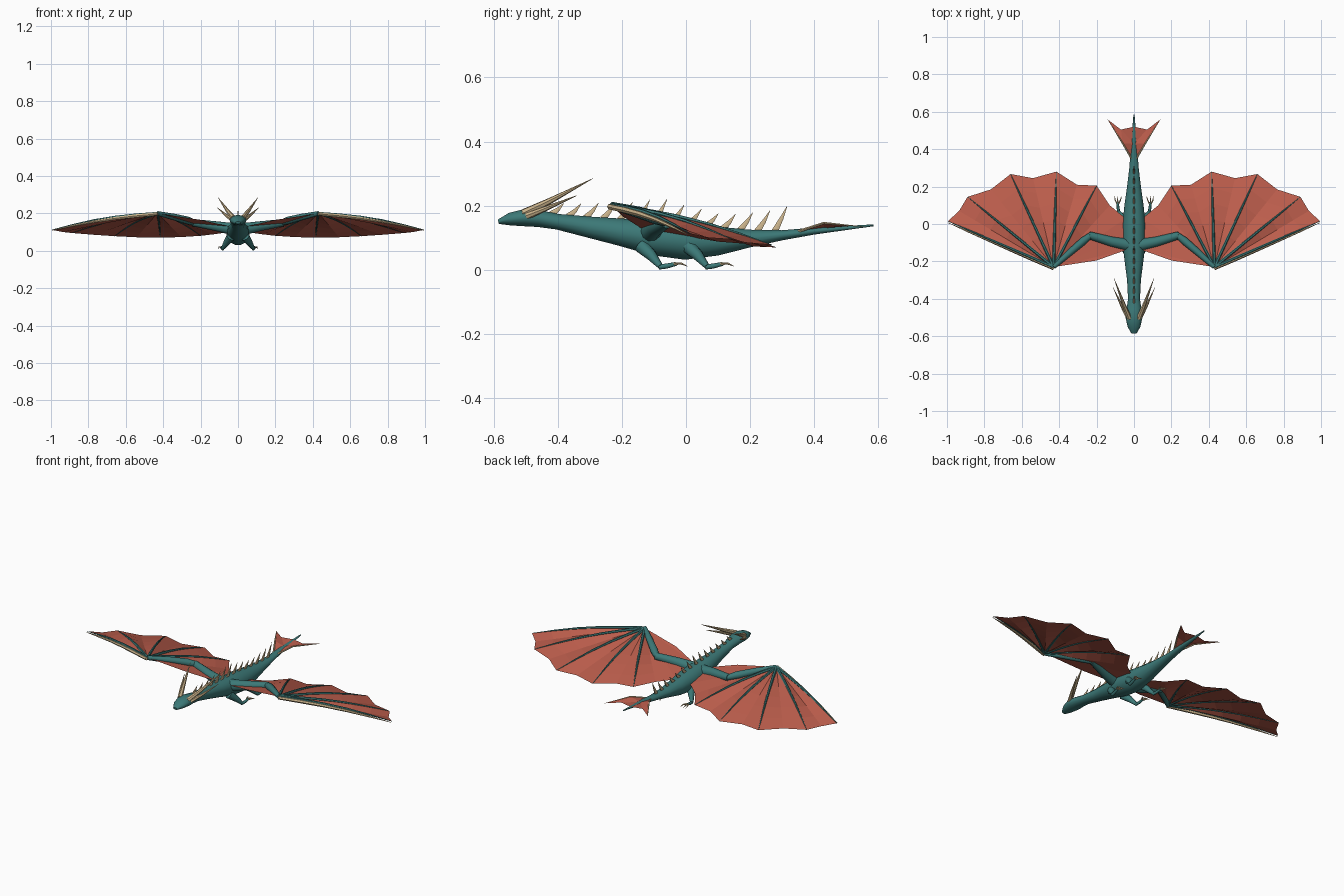
import bpy, bmesh, math
from mathutils import Vector

if "Cube" in bpy.data.objects:
    bpy.data.objects.remove(bpy.data.objects["Cube"])


def material(name, rgb):
    m = bpy.data.materials.new(name)
    m.use_nodes = True
    m.diffuse_color = (*rgb, 1)
    m.node_tree.nodes["Principled BSDF"].inputs["Base Color"].default_value = (*rgb, 1)
    return m


TEAL = material("teal scales", (0.045, 0.19, 0.185))
RED = material("red membrane", (0.50, 0.11, 0.072))
BONE = material("bone", (0.62, 0.47, 0.27))


def finish(name, bm, mat, smooth=True):
    mesh = bpy.data.meshes.new(name)
    bm.to_mesh(mesh)
    bm.free()
    mesh.materials.append(mat)
    ob = bpy.data.objects.new(name, mesh)
    bpy.context.collection.objects.link(ob)
    if smooth:
        bpy.ops.object.select_all(action='DESELECT')
        ob.select_set(True)
        bpy.context.view_layer.objects.active = ob
        bpy.ops.object.shade_smooth_by_angle(angle=math.radians(50))
    return ob


def loft(name, points, radii, mat, sides=8):
    """Closed tube through points; a radius may be a (side, up) pair."""
    pts = [Vector(p) for p in points]
    bm = bmesh.new()
    rings = []
    for i, p in enumerate(pts):
        d = (pts[min(i + 1, len(pts) - 1)] - pts[max(i - 1, 0)]).normalized()
        side = d.cross(Vector((0, 0, 1))).normalized()
        up = side.cross(d)
        r = radii[i]
        rx, rz = r if isinstance(r, tuple) else (r, r)
        rings.append([bm.verts.new(p + side * rx * math.cos(a) + up * rz * math.sin(a))
                      for a in (math.tau * k / sides for k in range(sides))])
    for a, b in zip(rings, rings[1:]):
        for k in range(sides):
            n = (k + 1) % sides
            bm.faces.new((a[k], a[n], b[n], b[k]))
    bm.faces.new(rings[0])
    bm.faces.new(rings[-1])
    bmesh.ops.recalc_face_normals(bm, faces=bm.faces)
    return finish(name, bm, mat)


# Head, body and tail: y, centre height, half width, half height
BODY = [(-.585, .15, .014, .007), (-.55, .158, .034, .02), (-.5, .163, .045, .028),
        (-.46, .16, .04, .027), (-.4, .15, .032, .025), (-.3, .133, .037, .034),
        (-.2, .117, .05, .044), (-.1, .1, .062, .056), (0, .09, .062, .06),
        (.1, .09, .051, .046), (.2, .098, .037, .028), (.3, .108, .025, .016),
        (.4, .121, .018, .011), (.585, .139, .003, .003)]
loft("body", [(0, y, z) for y, z, _, _ in BODY], [(w, h) for _, _, w, h in BODY], TEAL, 14)


def back_height(y):
    for a, b in zip(BODY, BODY[1:]):
        if a[0] <= y <= b[0]:
            t = (y - a[0]) / (b[0] - a[0])
            return (a[1] + a[3]) * (1 - t) + (b[1] + b[3]) * t


# Row of back spines
SPINES = [.03, .035, .04, .045, .05, .06, .065, .05, .04, .035, .04, .05, .06, .075]
for i, h in enumerate(SPINES):
    y = -.42 + i * .0535
    z = back_height(y) - .006
    loft("back_spine", [(0, y, z), (0, y + .022, z + h * .55), (0, y + .04, z + h + .006)],
         [(.006, .012), (.004, .007), .0005], BONE, 6)

# Wing layout for the left side
WRIST = Vector((.43, -.23, .2))
TIPS = [(.995, .015, .112), (.89, .145, .095), (.66, .267, .078), (.415, .28, .07), (.2, .205, .08)]
DIPS = [(.935, .07, .1), (.765, .185, .085), (.54, .245, .072), (.305, .21, .073)]
ROOT = [(.13, .1, .088), (.045, .03, .1), (.04, -.06, .115), (.045, -.14, .13), (.2, -.195, .165)]


def arch(end, t, lift):
    p = WRIST.lerp(Vector(end), t)
    p.z += lift * math.sin(math.pi * t)
    return p


def mirrored(points, s):
    return [(p[0] * s, p[1], p[2]) for p in points]


def wing_membrane(s):
    edge = []
    for i, tip in enumerate(TIPS):
        edge.append((tip, .016))
        if i < len(DIPS):
            edge.append((DIPS[i], .002))
    edge += [(p, 0) for p in ROOT]
    steps = 6
    bm = bmesh.new()
    hub = bm.verts.new((WRIST.x * s, WRIST.y, WRIST.z))
    rows = [[bm.verts.new(mirrored([arch(p, k / steps, lift)], s)[0])
             for k in range(1, steps + 1)] for p, lift in edge]
    for a, b in zip(rows, rows[1:]):
        bm.faces.new((hub, b[0], a[0]) if s > 0 else (hub, a[0], b[0]))
        for k in range(steps - 1):
            quad = (a[k], b[k], b[k + 1], a[k + 1])
            bm.faces.new(quad if s > 0 else quad[::-1])
    bmesh.ops.recalc_face_normals(bm, faces=bm.faces)
    if sum(f.normal.z for f in bm.faces) < 0:
        bmesh.ops.reverse_faces(bm, faces=bm.faces)
    finish("wing_membrane", bm, RED, False)


for s, label in ((1, "left"), (-1, "right")):
    # Wing arm, finger bones and membrane
    loft(label + "_upper_arm", mirrored([(.02, -.115, .115), (.12, -.095, .132), (.24, -.06, .15)], s),
         [.034, .027, .02], TEAL, 10)
    loft(label + "_forearm", mirrored([(.225, -.055, .148), (.27, -.09, .162), (.34, -.15, .18), tuple(WRIST)], s),
         [.015, .021, .018, .012], TEAL, 10)
    for i, tip in enumerate(TIPS):
        path = [tuple(arch(tip, t / 5, .017)) for t in range(6)]
        loft(label + "_wing_finger", mirrored(path, s), [.009, .008, .007, .006, .004, .001], TEAL, 6)
    spar = [arch(TIPS[0], t / 5, .012) + Vector((0, -.008, -.003)) for t in range(6)]
    loft(label + "_wing_edge_spar", mirrored(spar, s), [.009, .01, .009, .007, .005, .001], BONE, 6)
    wing_membrane(s)

    # Horns
    loft(label + "_horn", mirrored([(.025, -.505, .176), (.055, -.43, .212), (.107, -.29, .285)], s),
         [.014, .01, .0006], BONE, 7)
    loft(label + "_lower_horn", mirrored([(.036, -.495, .168), (.065, -.44, .19), (.112, -.34, .232)], s),
         [.011, .008, .0006], BONE, 7)

    # Front and rear legs with toes and claws
    for part, y, size in (("front", -.13, 1), ("rear", .015, 1)):
        loft(f"{label}_{part}_leg",
             mirrored([(.038, y - .01, .075), (.06, y + .022, .045), (.083, y + .05, .011)], s),
             [.024, .018, .009], TEAL, 8)
        loft(f"{label}_{part}_foot",
             mirrored([(.081, y + .046, .009), (.085, y + .07, .012), (.088, y + .1, .019)], s),
             [.008, .008, .006], TEAL, 8)
        for dx in (-.016, 0, .014):
            loft(f"{label}_{part}_claw",
                 mirrored([(.087 + dx * .3, y + .093, .019), (.088 + dx, y + .115, .02),
                           (.086 + dx * 1.2, y + .135, .011)], s),
                 [.004, .0035, .0005], BONE, 5)

    # Tail fin with its outer spar
    bm = bmesh.new()
    outline = [(0, .335, .114), (0, .43, .13), (0, .52, .137), (.07, .505, .137),
               (.14, .558, .134), (.06, .43, .147)]
    v = [bm.verts.new(p) for p in mirrored(outline, s)]
    for tri in ((0, 5, 1), (1, 5, 3), (1, 3, 2), (5, 4, 3)):
        bm.faces.new([v[k] for k in (tri if s > 0 else tri[::-1])])
    finish(label + "_tail_fin", bm, RED, False)
    loft(label + "_tail_fin_spar", mirrored([(.005, .335, .115), (.06, .43, .146), (.14, .558, .134)], s),
         [.005, .004, .0008], BONE, 6)
